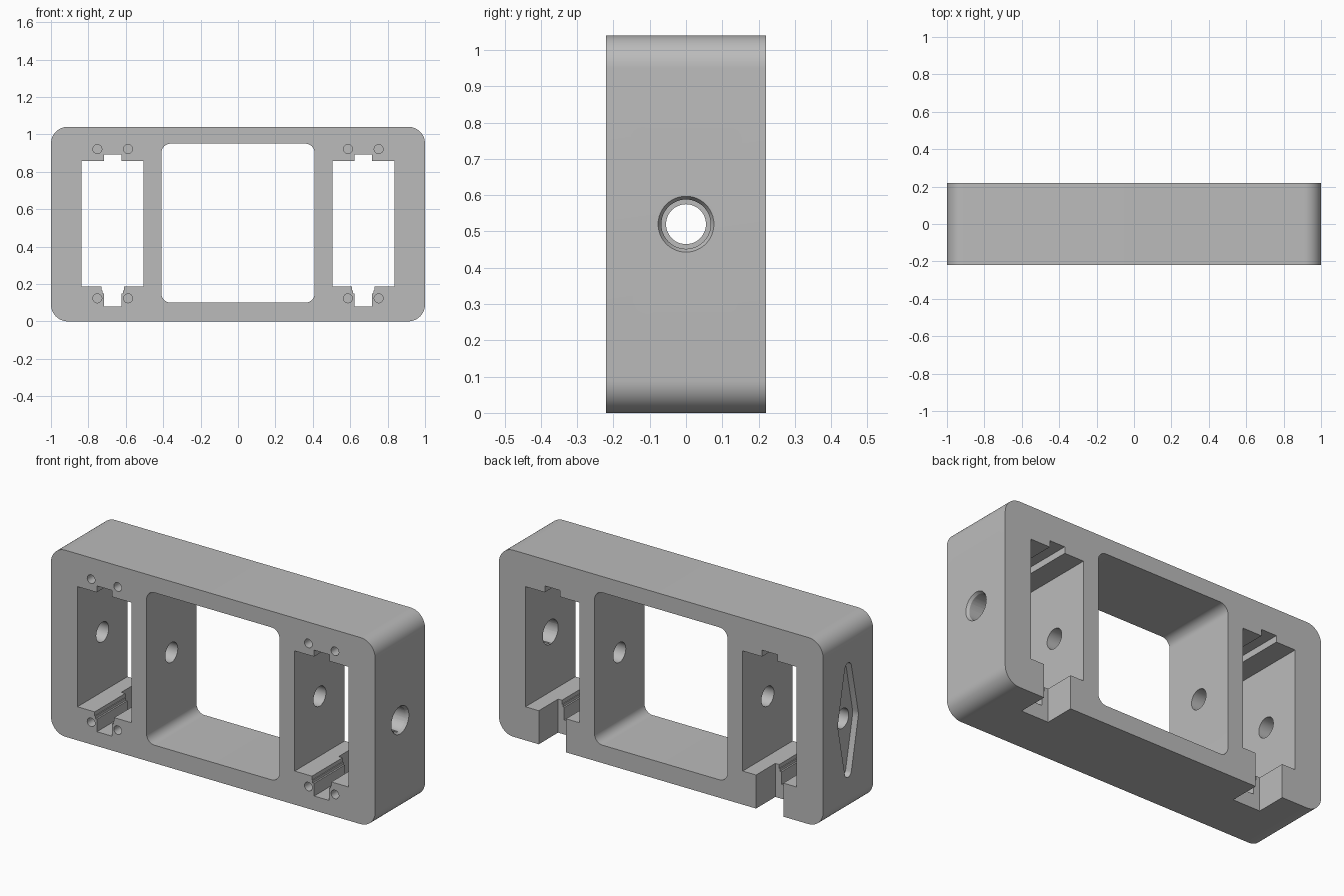
import bpy
import bmesh
import math
from mathutils import Vector, geometry

cube = bpy.data.objects.get("Cube")
if cube:
    bpy.data.objects.remove(cube, do_unlink=True)

grey = bpy.data.materials.new("plain_grey")
grey.use_nodes = True
colour = (0.5, 0.5, 0.5, 1)
grey.diffuse_color = colour
grey.node_tree.nodes["Principled BSDF"].inputs["Base Color"].default_value = colour

MID_Z = 0.52     # height of the through bore
POCKET_X = 0.67  # centre of each side pocket


def arc(cx, cz, r, start=0, sweep=360, n=48):
    """Points on an arc; a full circle leaves out its repeated end point."""
    count = n if sweep == 360 else n + 1
    angles = [math.radians(start + sweep * i / n) for i in range(count)]
    return [(cx + r * math.cos(a), cz + r * math.sin(a)) for a in angles]


def rounded_rect(x0, x1, z0, z1, r):
    pts = []
    corners = [(x1 - r, z1 - r), (x0 + r, z1 - r), (x0 + r, z0 + r), (x1 - r, z0 + r)]
    for i, (cx, cz) in enumerate(corners):
        pts += arc(cx, cz, r, 90 * i, 90, 12)
    return pts


def prism(name, pts, axis, lo, hi, end_pts=None):
    """Loft a profile along x or y, optionally to a second profile."""
    def place(p, d):
        return (d, p[0], p[1]) if axis == "x" else (p[0], d, p[1])
    bm = bmesh.new()
    a = [bm.verts.new(place(p, lo)) for p in pts]
    b = [bm.verts.new(place(p, hi)) for p in (end_pts or pts)]
    bm.faces.new(a)
    bm.faces.new(b)
    for i in range(len(a)):
        j = (i + 1) % len(a)
        bm.faces.new((a[i], a[j], b[j], b[i]))
    bmesh.ops.recalc_face_normals(bm, faces=bm.faces[:])
    mesh = bpy.data.meshes.new(name)
    bm.to_mesh(mesh)
    bm.free()
    mesh.materials.append(grey)
    obj = bpy.data.objects.new(name, mesh)
    bpy.context.collection.objects.link(obj)
    return obj


def cut(body, cutter):
    """Subtract the cutter, bake the result and discard the cutter."""
    mod = body.modifiers.new("cut", "BOOLEAN")
    mod.operation = "DIFFERENCE"
    mod.solver = "EXACT"
    mod.object = cutter
    bpy.context.view_layer.update()
    deps = bpy.context.evaluated_depsgraph_get()
    mesh = bpy.data.meshes.new_from_object(body.evaluated_get(deps))
    body.modifiers.clear()
    body.data = mesh
    bpy.data.objects.remove(cutter, do_unlink=True)


# Rounded block with a central window
body = prism("mounting_frame", rounded_rect(-1, 1, 0, 1.04, 0.09), "y", -0.22, 0.22)
cut(body, prism("window", rounded_rect(-0.41, 0.41, 0.1, 0.95, 0.05), "y", -0.4, 0.4))

# Side pockets: notched at the top, cable groove with small steps at the bottom
half_pocket = [(0.047, 0.893), (0.047, 0.857), (0.166, 0.857), (0.166, 0.187),
               (0.06, 0.187), (0.06, 0.165), (0.055, 0.165), (0.055, 0.15),
               (0.046, 0.15), (0.046, 0.08)]
pocket = half_pocket + [(-x, z) for x, z in reversed(half_pocket)]
channel = [(-0.084, -0.1), (0.084, -0.1), (0.084, 0.25), (-0.084, 0.25)]
for side in (-1, 1):
    cx = side * POCKET_X
    cut(body, prism("pocket", [(cx + x, z) for x, z in pocket], "y", -0.4, 0.4))
    # Cable channel open to the back and the underside
    cut(body, prism("channel", [(cx + x, z) for x, z in channel], "y", 0.05, 0.4))
    # Blind screw holes on the front
    for dx in (-0.082, 0.082):
        for z in (0.123, 0.921):
            cut(body, prism("screw_hole", arc(cx + dx, z, 0.024, n=24), "y", -0.4, -0.05))

# Bore through the walls, wider in the left outer wall and chamfered outside
cut(body, prism("bore", arc(0, MID_Z, 0.055), "x", -1.2, POCKET_X))
cut(body, prism("wide_bore", arc(0, MID_Z, 0.068), "x", POCKET_X, 1.2))
cut(body, prism("chamfer", arc(0, MID_Z, 0.066), "x", 0.982, 1.018,
                arc(0, MID_Z, 0.088)))

# Shallow tapered recess in the right outer wall
outline = arc(0, MID_Z, 0.09)
for dz in (-0.29, 0.29):
    outline += arc(0, MID_Z + dz, 0.029, n=24)
hull = geometry.convex_hull_2d([Vector(p) for p in outline])
cut(body, prism("arm_recess", [outline[i] for i in hull], "x", -1.2, -0.965))

# Smooth the curved walls and keep the edges sharp
bpy.ops.object.select_all(action="DESELECT")
body.select_set(True)
bpy.context.view_layer.objects.active = body
bpy.ops.object.shade_smooth_by_angle(angle=math.radians(25))
